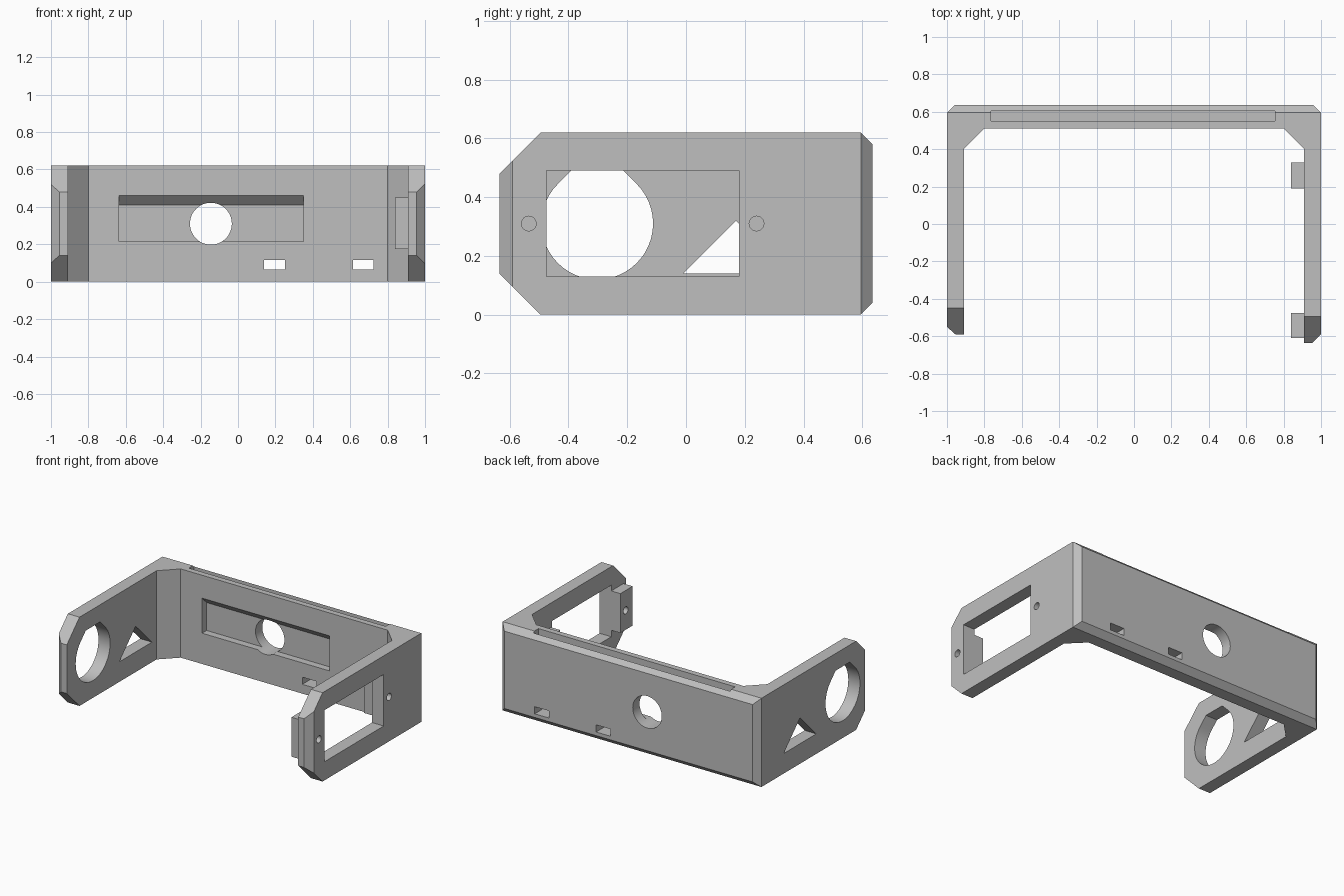
import bpy, bmesh, math
from mathutils import Vector

old = bpy.data.objects.get("Cube")
if old:
    bpy.data.objects.remove(old, do_unlink=True)

grey = bpy.data.materials.new("matte grey")
grey.use_nodes = True
grey.diffuse_color = (0.52, 0.52, 0.52, 1)
grey.node_tree.nodes["Principled BSDF"].inputs["Base Color"].default_value = grey.diffuse_color


def prism(name, outline, axis, lo, hi):
    """Extrude a 2D outline along x (y,z points), y (x,z points) or z (x,y points)."""
    place = {"x": lambda a, b, t: (t, a, b),
             "y": lambda a, b, t: (a, t, b),
             "z": lambda a, b, t: (a, b, t)}[axis]
    bm = bmesh.new()
    face = bm.faces.new([bm.verts.new(place(a, b, lo)) for a, b in outline])
    new = bmesh.ops.extrude_face_region(bm, geom=[face])["geom"]
    bmesh.ops.translate(bm, vec=Vector(place(0, 0, hi - lo)),
                        verts=[v for v in new if isinstance(v, bmesh.types.BMVert)])
    bmesh.ops.recalc_face_normals(bm, faces=bm.faces)
    mesh = bpy.data.meshes.new(name)
    bm.to_mesh(mesh)
    bm.free()
    mesh.materials.append(grey)
    obj = bpy.data.objects.new(name, mesh)
    bpy.context.scene.collection.objects.link(obj)
    return obj


def rect(a0, a1, b0, b1):
    return [(a0, b0), (a1, b0), (a1, b1), (a0, b1)]


def circle(a, b, r, n=48, start=0, sweep=2 * math.pi):
    return [(a + r * math.cos(start + sweep * i / n),
             b + r * math.sin(start + sweep * i / n)) for i in range(n)]


H, MID = 0.62, 0.31      # height and mid height
BACK = 0.635             # rear face
C = 0.04                 # rear edge chamfer

# U-shaped bracket body, from its plan
plan = [(-0.955, -0.59), (-0.91, -0.59), (-0.91, 0.4), (-0.8, 0.51),
        (0.8, 0.51), (0.91, 0.4), (0.91, -BACK), (0.955, -BACK),
        (1, -0.59), (1, BACK - C), (1 - C, BACK), (C - 1, BACK),
        (-1, BACK - C), (-1, -0.55)]
bracket = prism("bracket", plan, "z", 0, H)


def combine(tool, operation="DIFFERENCE"):
    mod = bracket.modifiers.new(tool.name, "BOOLEAN")
    mod.operation, mod.solver, mod.object = operation, "EXACT", tool
    bpy.context.view_layer.objects.active = bracket
    bpy.ops.object.modifier_apply(modifier=mod.name)
    bpy.data.objects.remove(tool, do_unlink=True)


# Mounting tabs inside the left arm
for y0, y1 in ((-0.61, -0.475), (0.19, 0.33)):
    combine(prism("mounting_tab", rect(y0, y1, 0.175, 0.45), "x", 0.84, 0.93), "UNION")

for flip in (False, True):
    def z(v):
        return H - v if flip else v
    # Rear top and bottom chamfers
    combine(prism("rear_chamfer", [(BACK - 0.06, z(-0.02)), (BACK + 0.02, z(0.06)),
                                   (BACK + 0.02, z(-0.02))], "x", -1.1, 1.1))
    # Clipped corners at the arm tips
    for side, tip in ((-1, -0.59), (1, -BACK)):
        corner = [(tip + 0.16, z(-0.02)), (tip - 0.02, z(0.16)), (tip - 0.02, z(-0.02))]
        lo, hi = sorted((side * 0.8, side * 1.1))
        combine(prism("tip_corner", corner, "x", lo, hi))

# Left arm: rectangular window and two screw holes
combine(prism("window", rect(-0.475, 0.18, 0.13, 0.49), "x", 0.88, 1.1))
for y in (-0.535, 0.24):
    combine(prism("screw_hole", circle(y, MID, 0.025, 24), "x", 0.8, 1.1))

# Right arm: round hole with a flattened roof, and a triangular opening
R, Y = 0.19, -0.302
arc = circle(Y, MID, R, 36, math.radians(135), math.radians(270))
flat = R * (math.sqrt(2) - 1)
arc += [(Y + R * math.sqrt(0.5), MID + R * math.sqrt(0.5)),
        (Y + flat, MID + R), (Y - flat, MID + R)]
combine(prism("round_opening", arc, "x", -1.1, -0.8))
combine(prism("triangle_opening", [(-0.01, 0.14), (0.35, 0.14), (0.17, 0.32)], "x", -1.1, -0.8))

# Rear wall: pocket with sloping roof, round hole, two slots, top groove
combine(prism("pocket", [(0.45, 0.215), (0.56, 0.215), (0.56, 0.41), (0.51, 0.46), (0.45, 0.46)],
              "x", -0.635, 0.35))
combine(prism("rear_hole", circle(-0.145, MID, 0.112), "y", 0.45, 0.7))
for x in (0.14, 0.615):
    combine(prism("cable_slot", rect(x, x + 0.11, 0.065, 0.115), "y", 0.45, 0.7))
combine(prism("top_groove", rect(-0.765, 0.755, 0.55, 0.605), "z", H - 0.1, H + 0.1))

# Smooth the round holes while keeping every edge crisp
bpy.ops.object.select_all(action="DESELECT")
bracket.select_set(True)
bpy.context.view_layer.objects.active = bracket
bpy.ops.object.shade_smooth_by_angle(angle=math.radians(20))
